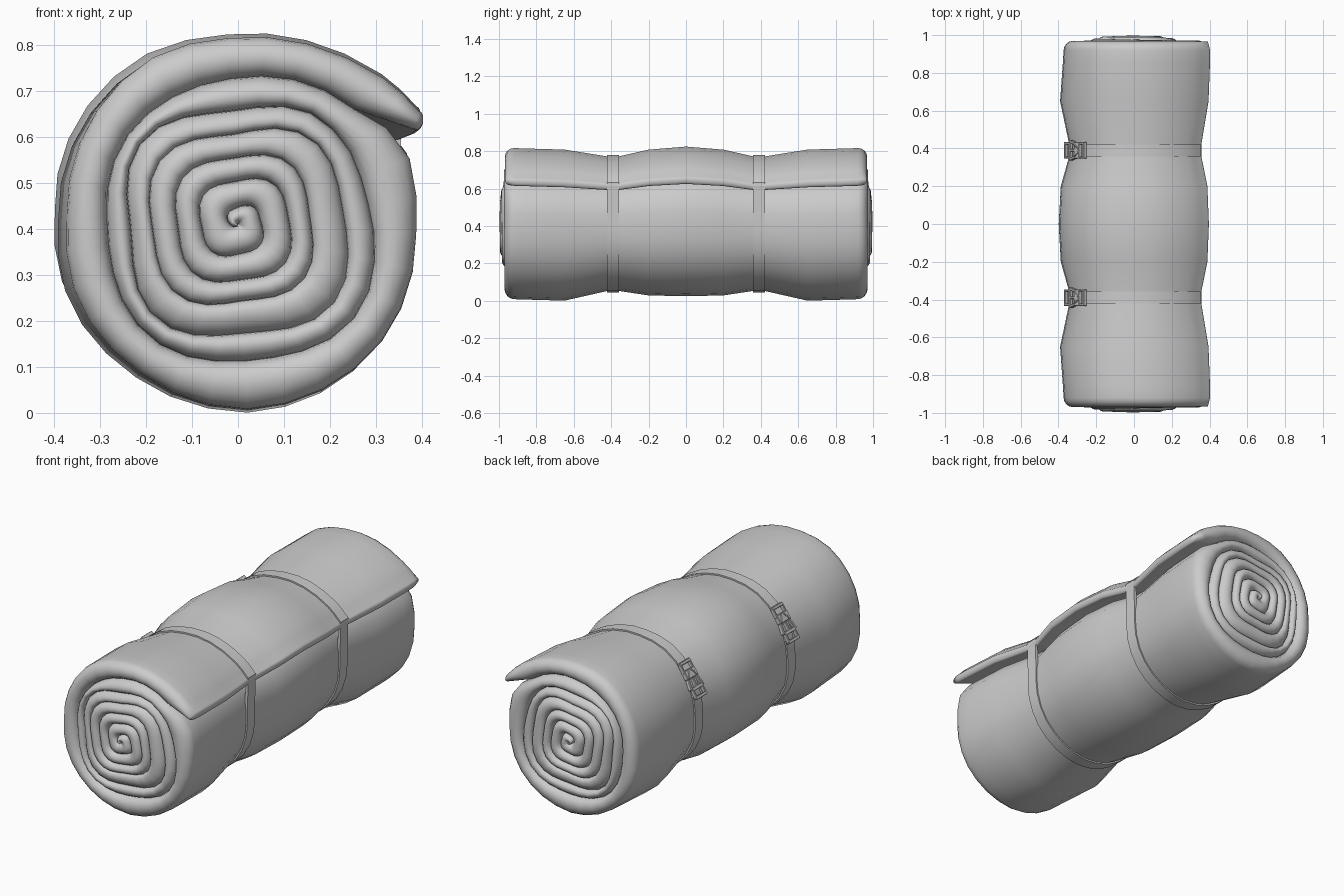
import bpy, bmesh, math
from mathutils import Vector, Matrix

if "Cube" in bpy.data.objects:
    bpy.data.objects.remove(bpy.data.objects["Cube"])

CZ = 0.41          # height of the roll axis
ROWS = 8           # segments across one fabric layer

# spiral radius by total angle in degrees: flap tip first, core last
SPIRAL = [(32, .465), (47, .446), (62, .425), (90, .405), (119, .407), (147, .39), (178, .372),
          (205, .385), (233, .386), (273, .402), (300, .403), (325, .402), (359, .387), (382, .40),
          (392, .387), (405, .355), (450, .32), (540, .29), (630, .31), (720, .31), (765, .275),
          (810, .265), (900, .25), (990, .255), (1080, .25), (1170, .21), (1260, .20), (1350, .18),
          (1440, .17), (1620, .14), (1800, .12), (1890, .10), (2070, .07), (2250, .04), (2421, 0)]
BASE_Y = [(405, .92), (765, .935), (1080, .945), (1260, .962), (2430, .965)]
BULGE = [(32, .047), (405, .045), (765, .03), (2430, .033)]
# stations along the length: y, left scale, right scale, height scale, height shift
STATIONS = [(0, 1.07, .985, .99, .012), (.2, 1.04, .965, .965, .006), (.36, .92, .885, .89, 0),
            (.42, .92, .885, .89, 0), (.65, 1.05, .98, 1, -.008), (.86, 1.01, 1, 1, -.002), (.92, 1, 1, 1, 0)]


def interp(table, t):
    if t <= table[0][0]:
        return table[0][1]
    for (a, u), (b, v) in zip(table, table[1:]):
        if t <= b:
            return u + (v - u) * (t - a) / (b - a)
    return table[-1][1]


def spiral(d):
    """Point of the spiral in the x, z plane, relative to the roll axis."""
    ramp = min(1, max(0, (d - 405) / 400))
    r = interp(SPIRAL, d) * (1 + .07 * ramp * math.cos(math.radians(4 * (d - 50))))
    return Vector((r * math.cos(math.radians(d)), r * math.sin(math.radians(d))))


def inner(d):
    """Inner side of the layer; the first few degrees are the free flap."""
    if d < 45:
        return Vector((.385, .615 - CZ)).lerp(spiral(405), (d - 32) / 13)
    return spiral(d + 360)


def place(p, station):
    y, left, right, sz, shift = station
    return Vector((p.x * (left if p.x < 0 else right), -y, CZ + shift + p.y * sz))


def finish(bm, name, angle=50):
    bmesh.ops.recalc_face_normals(bm, faces=bm.faces)
    mesh = bpy.data.meshes.new(name)
    bm.to_mesh(mesh)
    bm.free()
    ob = bpy.data.objects.new(name, mesh)
    bpy.context.collection.objects.link(ob)
    bpy.ops.object.select_all(action='DESELECT')
    ob.select_set(True)
    bpy.context.view_layer.objects.active = ob
    bpy.ops.object.shade_smooth_by_angle(angle=math.radians(angle))
    return ob


def grid(bm, lines, closed=False):
    """Skin a list of equally long point lines."""
    vs = [[bm.verts.new(p) for p in line] for line in lines]
    n = len(vs[0])
    for a, b in zip(vs, vs[1:]):
        for i in range(n if closed else n - 1):
            k = (i + 1) % n
            bm.faces.new((a[i], a[k], b[k], b[i]))


# rolled fabric: half of the length, mirrored
first_turn = [32, 38.5] + [45 + 12 * k for k in range(31)]
all_turns = [32, 38.5] + [45 + 12 * k for k in range(199)]
across = [(1 - math.cos(math.pi * i / ROWS)) / 2 for i in range(ROWS + 1)]
bump = [math.sin(math.pi * i / ROWS) for i in range(ROWS + 1)]
tip = [spiral(32).lerp(inner(32), v) + Vector((.012, -.004)) * b for v, b in zip(across, bump)]
outline = [spiral(d) for d in reversed(first_turn)] + tip[1:] + [inner(38.5)]

bm = bmesh.new()
grid(bm, [[place(p, s) for p in outline] for s in STATIONS], closed=True)

# spiral layers on the end
columns = [[Vector((p.x, -.92, CZ + p.y)) for p in tip]]
for d in all_turns:
    a, b = spiral(d), inner(d)
    ya, yb = interp(BASE_Y, d), interp(BASE_Y, d + 360 if d >= 45 else 0)
    h = interp(BULGE, d)
    col = []
    for v, k in zip(across, bump):
        p = a.lerp(b, v)
        col.append(Vector((p.x, -(ya + (yb - ya) * v + h * k), CZ + p.y)))
    columns.append(col)
grid(bm, columns)
bmesh.ops.remove_doubles(bm, verts=bm.verts, dist=.0004)
roll = finish(bm, "bedroll", 75)
mirror = roll.modifiers.new("other_end", 'MIRROR')
mirror.use_axis = (False, True, False)


# straps pulled tight around the roll
def strap(name, yc):
    bm = bmesh.new()
    lines = []
    for y, grow in ((-.032, -.01), (-.032, .009), (.032, .009), (.032, -.01), (-.032, -.01)):
        line = []
        for d in first_turn[:-3]:
            p = spiral(d)
            q = place(p + p.normalized() * grow, STATIONS[2])
            q.y = yc + y
            line.append(q)
        lines.append(line)
    grid(bm, lines, closed=True)
    bmesh.ops.remove_doubles(bm, verts=bm.verts, dist=.0001)
    finish(bm, name, 40)


# side-release buckle: u along the strap, w across it
def buckle(name, yc):
    bm = bmesh.new()

    def bar(u, w, lu, lw, ln=.02, turn=0):
        m = (Matrix.Translation((u, w, 0)) @ Matrix.Rotation(math.radians(turn), 4, 'Z')
             @ Matrix.Diagonal((lu, lw, ln, 1)))
        bmesh.ops.create_cube(bm, size=1, matrix=m)

    bar(-.09, 0, .016, .086)             # socket loop
    bar(-.03, 0, .045, .086, .026)       # socket body
    bar(.045, 0, .018, .086)             # clip base
    bar(.09, 0, .016, .086)              # clip loop
    bar(.02, 0, .05, .014)               # centre tongue
    for s in (-1, 1):
        bar(-.065, s * .038, .05, .012)
        bar(.068, s * .038, .05, .012)
        bar(.02, s * .042, .055, .014, .02, s * 14)
        bar(-.03, s * .02, .05, .01, .034, s * 30)
    bmesh.ops.bevel(bm, geom=bm.edges[:], offset=.0025, segments=1, affect='EDGES')
    a = math.radians(147)
    n = Vector((math.cos(a), 0, math.sin(a)))
    u = Vector((-math.sin(a), 0, math.cos(a)))
    w = n.cross(u)
    pos = place(spiral(147), STATIONS[2]) + n * .012
    pos.y = yc
    m = Matrix((u, w, n)).transposed().to_4x4()
    bm.transform(Matrix.Translation(pos) @ m)
    finish(bm, name, 30)


for label, y in (("front", -.39), ("back", .39)):
    strap(label + "_strap", y)
    buckle(label + "_buckle", y)
